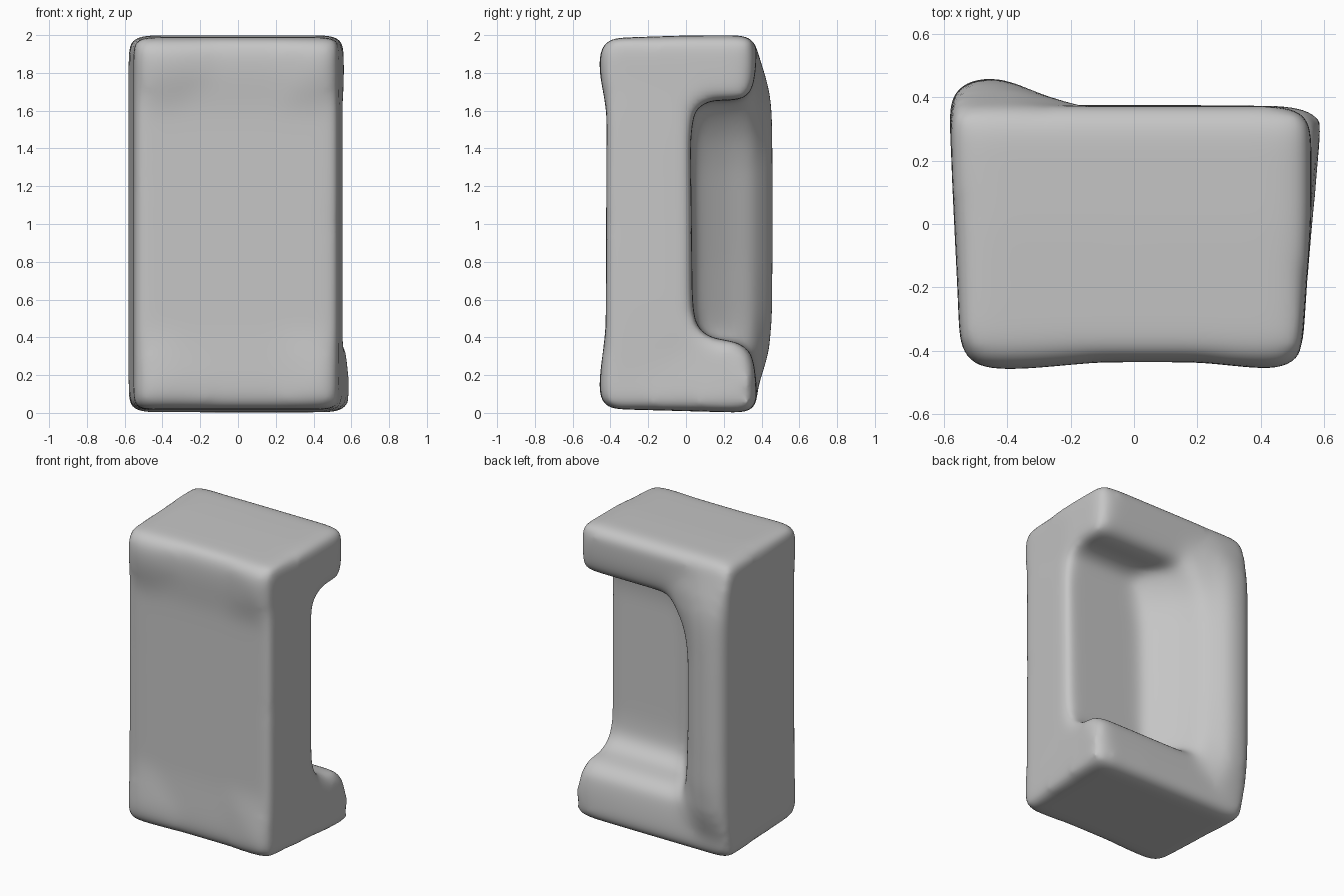
import bpy, bmesh

if "Cube" in bpy.data.objects:
    bpy.data.objects.remove(bpy.data.objects["Cube"])

clay = bpy.data.materials.new("plain grey")
clay.diffuse_color = (0.56, 0.56, 0.56, 1)
clay.use_nodes = True
clay.node_tree.nodes["Principled BSDF"].inputs["Base Color"].default_value = clay.diffuse_color


def loft(bm, rings):
    """Closed skin over a list of rings with equal point counts."""
    rows = [[bm.verts.new(p) for p in ring] for ring in rings]
    n = len(rows[0])
    faces = [bm.faces.new(rows[0]), bm.faces.new(rows[-1])]
    for a, b in zip(rows, rows[1:]):
        for i in range(n):
            j = (i + 1) % n
            faces.append(bm.faces.new((a[i], a[j], b[j], b[i])))
    bmesh.ops.recalc_face_normals(bm, faces=faces)
    bmesh.ops.triangulate(bm, faces=faces)


def clamp(v, low, high):
    return max(low, min(high, v))


bm = bmesh.new()

# Front slab with top and bottom arms: C profile (y, z) spanned across x
profile = [(-0.40, 0.02), (-0.46, 0.06), (-0.46, 0.18), (-0.425, 0.44), (-0.42, 1.60),
           (-0.46, 1.80), (-0.46, 1.93), (-0.40, 1.985), (0.0, 1.998), (0.34, 2.0),
           (0.375, 1.95), (0.37, 1.80), (0.35, 1.70), (0.30, 1.652), (0.13, 1.655),
           (0.045, 1.61), (0.025, 1.45), (0.035, 0.60), (0.05, 0.46), (0.12, 0.40),
           (0.28, 0.375), (0.35, 0.32), (0.37, 0.20), (0.38, 0.06), (0.35, 0.0)]


def right_x(y, z):
    foot = 0.035 if z < 0.3 and y > 0 else 0.0
    return 0.56 + 0.07 * min(y, 0.0) + foot


def left_x(y, z):
    return -0.56 - 0.045 * y


# Stations across x: fraction, front limit, back limit, end inset in z
stations = [(0.0, -0.42, 0.36, 0.025), (0.05, -0.46, 0.39, 0.0), (0.18, -0.46, 0.39, 0.0),
            (0.40, -0.437, 0.385, 0.0), (0.70, -0.437, 0.38, 0.0), (0.90, -0.46, 0.375, 0.0),
            (0.955, -0.46, 0.37, 0.0), (1.0, -0.42, 0.33, 0.025)]
rings = []
for t, front, back, inset in stations:
    rings.append([(left_x(y, z) * (1 - t) + right_x(y, z) * t,
                   clamp(y, front, back), clamp(z, inset, 2.0 - inset))
                  for y, z in profile])
loft(bm, rings)

# Left wall: plan outline lofted upwards, back edge leaning in at both ends,
# inner side spreading into the arms (height, back limit, inner spread)
plan = [(-0.55, -0.38), (-0.10, -0.38), (-0.03, 0.03), (-0.10, 0.11), (-0.18, 0.22),
        (-0.26, 0.36), (-0.39, 0.46), (-0.52, 0.47), (-0.585, 0.40)]
levels = [(0.03, 0.35, 0.0), (0.12, 0.375, 0.04), (0.22, 0.41, 0.04), (0.32, 0.44, 0.03),
          (0.50, 0.458, 0.01), (0.80, 0.462, 0.0), (1.30, 0.462, 0.0), (1.45, 0.46, 0.02),
          (1.55, 0.458, 0.06), (1.64, 0.453, 0.12), (1.74, 0.435, 0.16),
          (1.85, 0.40, 0.10), (1.97, 0.36, 0.0)]
loft(bm, [[(x + (spread if y > 0 and x > -0.3 else 0), min(y, lim), z) for x, y in plan]
          for z, lim, spread in levels])

mesh = bpy.data.meshes.new("recessed_block")
bm.to_mesh(mesh)
bm.free()
block = bpy.data.objects.new("recessed_block", mesh)
bpy.context.collection.objects.link(block)
mesh.materials.append(clay)

# Fuse the parts and soften every edge
fuse = block.modifiers.new("fuse", 'REMESH')
fuse.mode = 'VOXEL'
fuse.voxel_size = 0.022
fuse.use_smooth_shade = True
soften = block.modifiers.new("soften", 'SMOOTH')
soften.factor = 0.5
soften.iterations = 44
